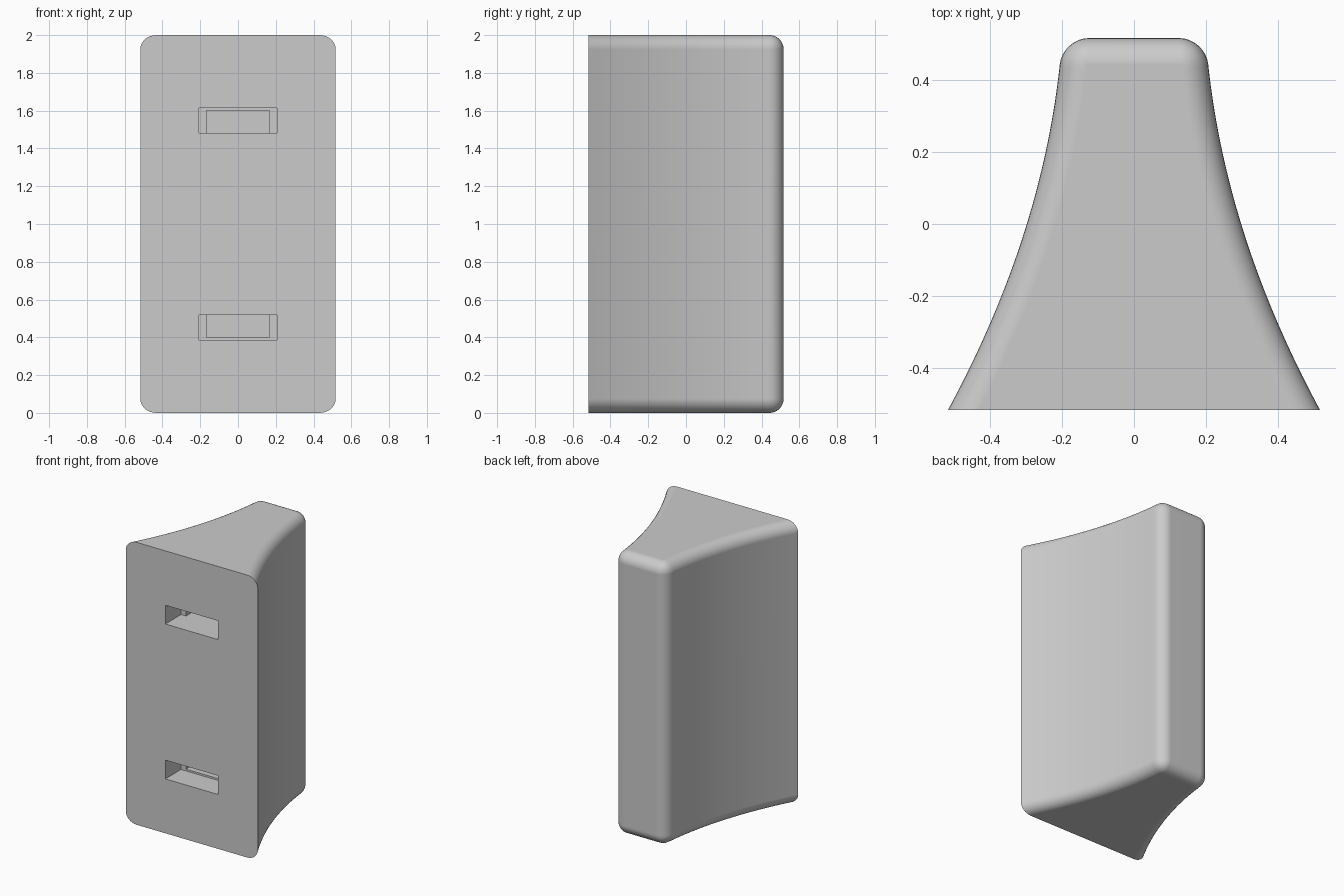
import bpy
import bmesh
import math

cube = bpy.data.objects.get("Cube")
if cube:
    bpy.data.objects.remove(cube, do_unlink=True)

HALF = 0.517      # half width of the front and half depth
HEIGHT = 2.0
ROUND = 0.075     # edge rounding
STEPS = 20        # segments along each concave flank

# Plain grey material
grey = bpy.data.materials.new("plain grey")
grey.use_nodes = True
colour = (0.6, 0.6, 0.6, 1.0)
grey.diffuse_color = colour
grey.node_tree.nodes["Principled BSDF"].inputs["Base Color"].default_value = colour


def flank_x(y):
    """Half width of the body at depth y."""
    return 0.298 - 0.307 * y + 0.226 * y * y


def add_object(name, bm):
    mesh = bpy.data.meshes.new(name)
    bm.to_mesh(mesh)
    bm.free()
    mesh.materials.append(grey)
    obj = bpy.data.objects.new(name, mesh)
    bpy.context.collection.objects.link(obj)
    return obj


def box(name, x, y0, y1, z0, z1):
    bm = bmesh.new()
    bmesh.ops.create_cube(bm, size=1)
    for v in bm.verts:
        v.co.x *= 2 * x
        v.co.y = y0 if v.co.y < 0 else y1
        v.co.z = z0 if v.co.z < 0 else z1
    return add_object(name, bm)


# Body: flared profile extruded upwards
bm = bmesh.new()
# The flank stops short of the back so that the corner rounding has room
last = HALF - ROUND * 1.1
ys = [-HALF + (last + HALF) * i / STEPS for i in range(STEPS + 1)] + [HALF]
right = [(flank_x(y), y) for y in ys]
outline = right + [(-x, y) for x, y in reversed(right)]
base = bm.faces.new([bm.verts.new((x, y, 0)) for x, y in outline])
top = bmesh.ops.extrude_face_region(bm, geom=[base])["geom"]
bmesh.ops.translate(bm, vec=(0, 0, HEIGHT),
                    verts=[v for v in top if isinstance(v, bmesh.types.BMVert)])
bmesh.ops.recalc_face_normals(bm, faces=bm.faces)


def on_front(v):
    return v.co.y < -HALF + 0.001


def is_rounded(edge):
    a, b = edge.verts
    if on_front(a) and on_front(b):
        return False
    vertical = abs(a.co.z - b.co.z) > 1
    return not vertical or a.co.y > HALF - 0.001


# Round the top, the bottom and the back, leaving the front rim sharp
bmesh.ops.bevel(bm, geom=[e for e in bm.edges if is_rounded(e)], offset=ROUND,
                segments=8, profile=0.5, affect='EDGES', clamp_overlap=False)
body = add_object("body", bm)

# Mounting slots: a wide pocket with a narrower one behind it, mirrored in height
cutters = []
for upper in (False, True):
    for name, x, y0, y1, z0 in (("slot_pocket", 0.207, -0.6, -0.342, 0.385),
                                ("slot_recess", 0.168, -0.4, -0.2, 0.398)):
        z1 = 0.518
        low, high = (HEIGHT - z1, HEIGHT - z0) if upper else (z0, z1)
        cutters.append(box(name, x, y0, y1, low, high))

bpy.context.view_layer.objects.active = body
for cutter in cutters:
    cutter.hide_render = True
    cut = body.modifiers.new("slot", 'BOOLEAN')
    cut.operation = 'DIFFERENCE'
    cut.solver = 'EXACT'
    cut.object = cutter
    bpy.ops.object.modifier_apply(modifier=cut.name)
    bpy.data.objects.remove(cutter, do_unlink=True)

# Smooth shading with crisp rim and slots
bpy.ops.object.select_all(action='DESELECT')
body.select_set(True)
bpy.ops.object.shade_smooth_by_angle(angle=math.radians(30))
weighted = body.modifiers.new("even shading", 'WEIGHTED_NORMAL')
weighted.keep_sharp = True
